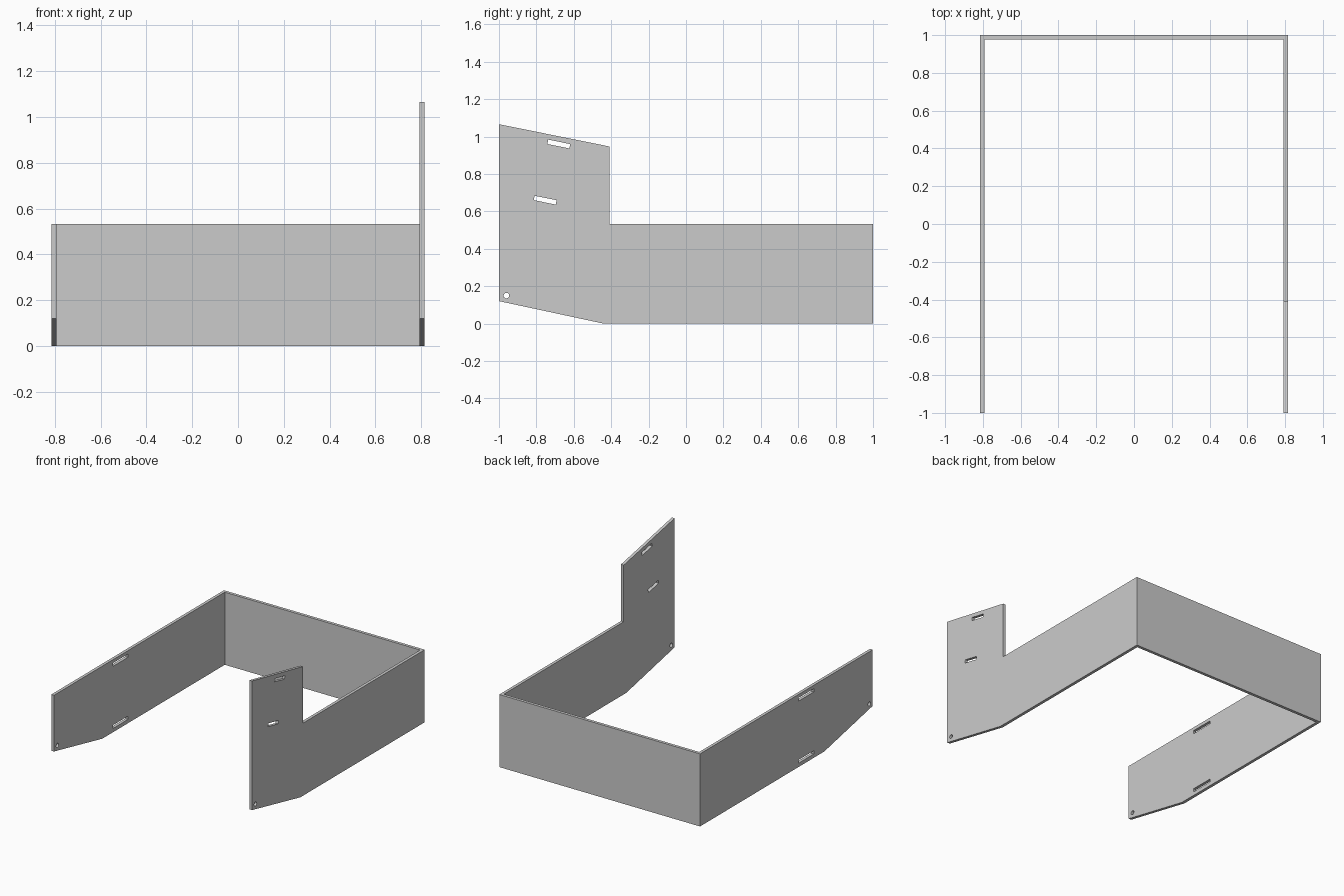
import bpy
from math import cos, sin, tau, atan2, pi

cube = bpy.data.objects.get("Cube")
if cube:
    bpy.data.objects.remove(cube, do_unlink=True)

THICK = 0.022
HALF_WIDTH = 0.814
WALL_TOP = 0.532
SLOPE = atan2(-0.12, 0.59)

grey = bpy.data.materials.new("plain grey")
grey.use_nodes = True
colour = (0.6, 0.6, 0.6, 1)
grey.diffuse_color = colour
grey.node_tree.nodes["Principled BSDF"].inputs["Base Color"].default_value = colour


def slot(y, z, length, height, angle=0.0):
    """Rectangular slot outline, tilted about its centre."""
    c, s = cos(angle), sin(angle)
    a, b = length / 2, height / 2
    return [(y + u * c - v * s, z + u * s + v * c)
            for u, v in ((-a, -b), (a, -b), (a, b), (-a, b))]


def pin_hole(y, z, radius, sides=24):
    return [(y + radius * cos(tau * i / sides), z + radius * sin(tau * i / sides))
            for i in range(sides)]


def plate(name, loops, x):
    """Sheet cut in the y-z plane: the first loop is the outline, the rest are holes."""
    curve = bpy.data.curves.new(name, "CURVE")
    curve.dimensions = "2D"
    curve.fill_mode = "BOTH"
    curve.extrude = THICK / 2
    for loop in loops:
        spline = curve.splines.new("POLY")
        spline.points.add(len(loop) - 1)
        for point, (y, z) in zip(spline.points, loop):
            point.co = (y, z, 0, 1)
        spline.use_cyclic_u = True
    curve.materials.append(grey)
    obj = bpy.data.objects.new(name, curve)
    bpy.context.collection.objects.link(obj)
    obj.rotation_euler = (pi / 2, 0, pi / 2)
    obj.location.x = x
    bpy.ops.object.select_all(action="DESELECT")
    obj.select_set(True)
    bpy.context.view_layer.objects.active = obj
    bpy.ops.object.convert(target="MESH")
    bpy.ops.object.transform_apply(location=True, rotation=True, scale=True)
    bpy.ops.object.shade_flat()


BACK = 1 - THICK
side_x = HALF_WIDTH - THICK / 2
bottom = [(-1, 0.12), (-0.44, 0), (BACK, 0), (BACK, WALL_TOP)]
pin = pin_hole(-0.96, 0.15, 0.015)

# Tall left side with a raised front tab and two tilted slots
tall = bottom + [(-0.41, WALL_TOP), (-0.41, 0.947), (-1, 1.066)]
plate("left_side_panel",
      [tall, pin, slot(-0.68, 0.96, 0.12, 0.024, SLOPE),
       slot(-0.753, 0.66, 0.12, 0.024, SLOPE)], side_x)

# Low right side with a slot along each long edge
low = bottom + [(-1, WALL_TOP)]
plate("right_side_panel",
      [low, pin, slot(-0.23, 0.495, 0.175, 0.024),
       slot(-0.23, 0.04, 0.175, 0.024)], -side_x)

# Back panel joining the two sides
bpy.ops.mesh.primitive_cube_add(size=1, location=(0, 1 - THICK / 2, WALL_TOP / 2))
back = bpy.context.object
back.name = "back_panel"
back.scale = (2 * HALF_WIDTH, THICK, WALL_TOP)
bpy.ops.object.transform_apply(location=True, rotation=True, scale=True)
back.data.materials.append(grey)
